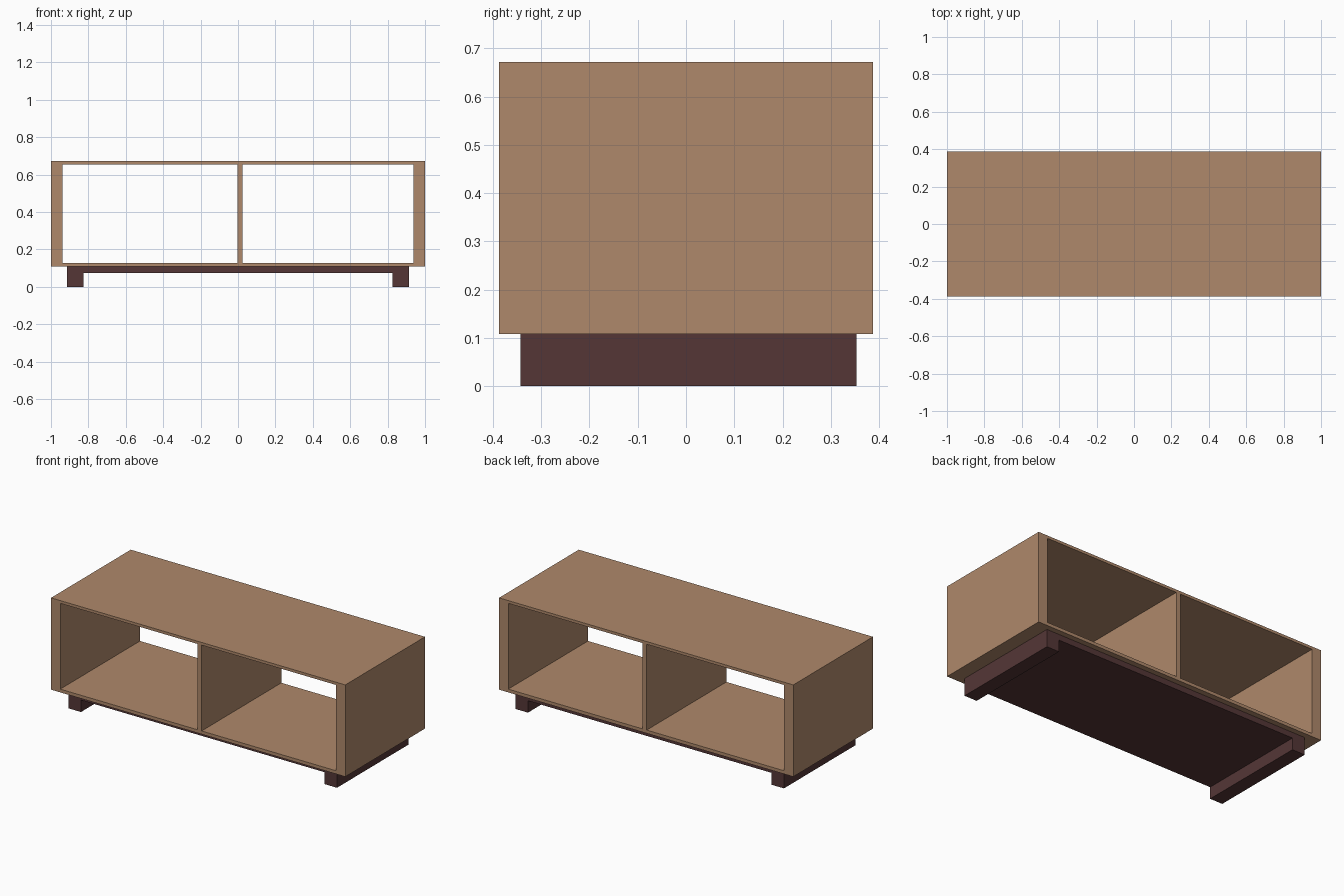
import bpy, bmesh

if "Cube" in bpy.data.objects:
    bpy.data.objects.remove(bpy.data.objects["Cube"])


def material(name, rgb):
    m = bpy.data.materials.new(name)
    m.diffuse_color = (*rgb, 1.0)
    m.use_nodes = True
    m.node_tree.nodes["Principled BSDF"].inputs["Base Color"].default_value = m.diffuse_color
    return m


def add_object(name, bm, mat):
    bmesh.ops.recalc_face_normals(bm, faces=bm.faces)
    me = bpy.data.meshes.new(name)
    bm.to_mesh(me)
    bm.free()
    me.materials.append(mat)
    ob = bpy.data.objects.new(name, me)
    bpy.context.collection.objects.link(ob)
    return ob


def box(name, lo, hi, mat):
    bm = bmesh.new()
    bmesh.ops.create_cube(bm, size=1)
    for v in bm.verts:
        v.co = [(a + b) / 2 + c * (b - a) for a, b, c in zip(lo, hi, v.co)]
    return add_object(name, bm, mat)


def open_case(name, outer, inner, y0, y1, mat):
    """Rectangular tube open at front and back; rects are x0, z0, x1, z1."""
    bm = bmesh.new()
    rings = []
    for x0, z0, x1, z1 in (outer, inner):
        rings.append([bm.verts.new((x, y0, z)) for x, z in
                      ((x0, z0), (x1, z0), (x1, z1), (x0, z1))])
    out, inn = rings
    front = [bm.faces.new((out[i], out[(i + 1) % 4], inn[(i + 1) % 4], inn[i]))
             for i in range(4)]
    ext = bmesh.ops.extrude_face_region(bm, geom=front, use_keep_orig=True)
    for g in ext["geom"]:
        if isinstance(g, bmesh.types.BMVert):
            g.co.y = y1
    return add_object(name, bm, mat)


wood = material("light_wood", (0.43, 0.25, 0.147))
dark = material("dark_wood", (0.089, 0.037, 0.037))

# Cabinet shell, open front and back
open_case("cabinet_case", (-1.0, 0.108, 1.0, 0.672),
          (-0.937, 0.128, 0.937, 0.655), -0.387, 0.387, wood)

# Central upright between the two bays
box("divider", (-0.004, -0.387, 0.128), (0.024, 0.387, 0.655), wood)

# Base slab and the two runners it sits between
box("base_slab", (-0.827, -0.343, 0.073), (0.827, 0.353, 0.108), dark)
for side, s in (("left", -1), ("right", 1)):
    x0, x1 = sorted((s * 0.827, s * 0.913))
    box(f"{side}_runner", (x0, -0.343, 0.0), (x1, 0.353, 0.108), dark)
